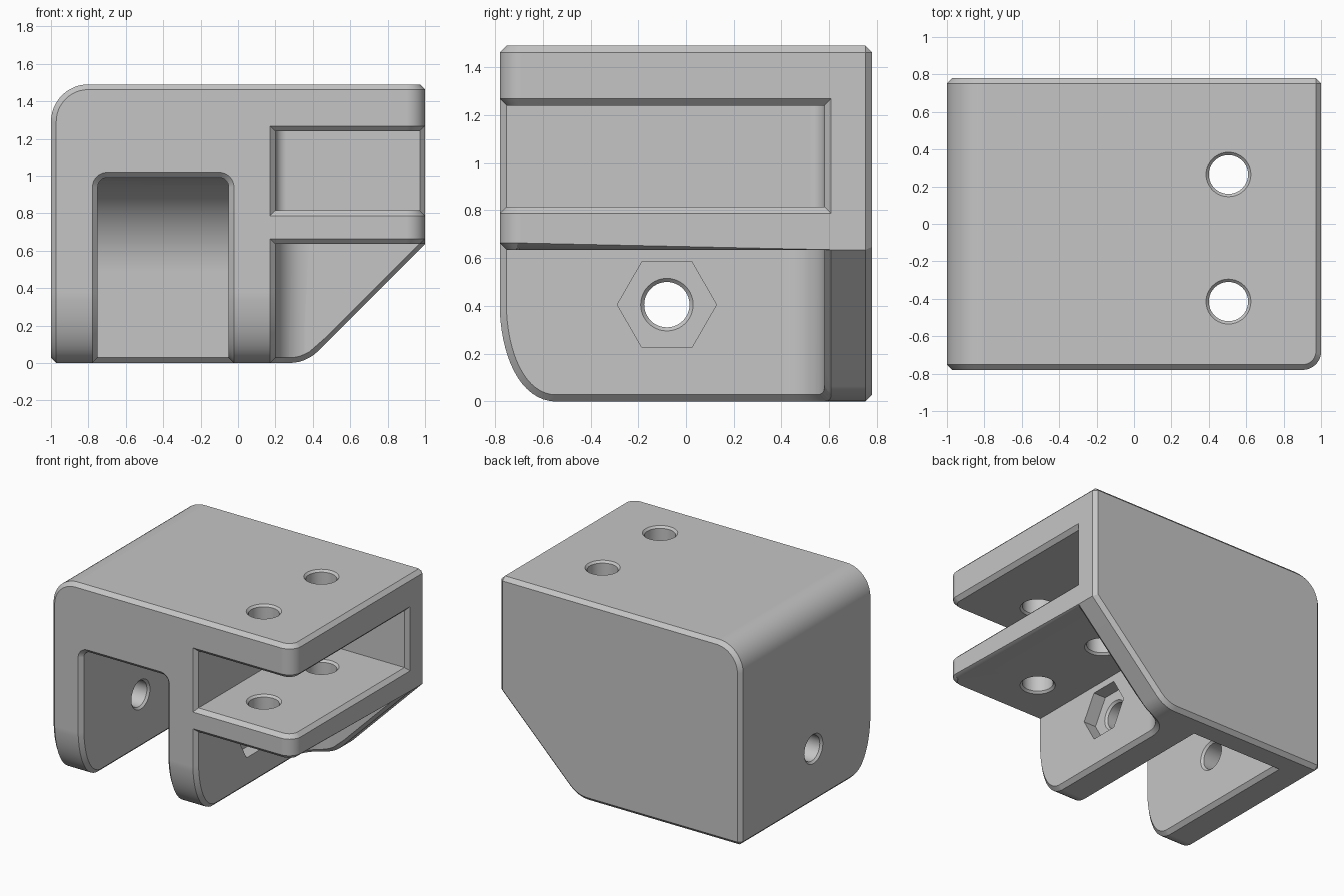
import bpy, bmesh, math
from mathutils import Vector

if "Cube" in bpy.data.objects:
    bpy.data.objects.remove(bpy.data.objects["Cube"])

CHAMFER = 0.028


def fillet(corners):
    """Polygon from (u, v, radius) corners, with arcs at the rounded ones."""
    out = []
    for i, (u, v, r) in enumerate(corners):
        p = Vector((u, v))
        if r == 0:
            out.append((u, v))
            continue
        a = (Vector(corners[i - 1][:2]) - p).normalized()
        b = (Vector(corners[(i + 1) % len(corners)][:2]) - p).normalized()
        half = a.angle(b) / 2
        c = p + (a + b).normalized() * (r / math.sin(half))
        s, e = p + a * (r / math.tan(half)) - c, p + b * (r / math.tan(half)) - c
        sweep = math.pi - 2 * half
        n = max(4, round(sweep / math.radians(7.5)))
        for k in range(n + 1):
            t = k / n
            w = (s * math.sin((1 - t) * sweep) + e * math.sin(t * sweep)) / math.sin(sweep)
            out.append(tuple(c + w))
    return out


def place(axis, u, v, h):
    return {'x': (h, u, v), 'y': (u, h, v), 'z': (u, v, h)}[axis]


def make_object(name, bm):
    bmesh.ops.recalc_face_normals(bm, faces=bm.faces[:])
    mesh = bpy.data.meshes.new(name)
    bm.to_mesh(mesh)
    bm.free()
    ob = bpy.data.objects.new(name, mesh)
    bpy.context.collection.objects.link(ob)
    return ob


def loft(name, axis, rings):
    """Closed solid through rings of (height, points)."""
    bm = bmesh.new()
    loops = [[bm.verts.new(place(axis, u, v, h)) for u, v in pts] for h, pts in rings]
    n = len(loops[0])
    for lo, hi in zip(loops, loops[1:]):
        for i in range(n):
            j = (i + 1) % n
            bm.faces.new((lo[i], lo[j], hi[j], hi[i]))
    bm.faces.new(loops[0])
    bm.faces.new(loops[-1])
    return make_object(name, bm)


def prism(name, axis, pts, lo, hi):
    return loft(name, axis, [(lo, pts), (hi, pts)])


def circle(u, v, r, n=40):
    return [(u + r * math.cos(2 * math.pi * i / n), v + r * math.sin(2 * math.pi * i / n))
            for i in range(n)]


def drill(name, axis, u, v, steps):
    return loft(name, axis, [(h, circle(u, v, r)) for h, r in steps])


def combine(target, tool, op='DIFFERENCE'):
    """Apply a boolean and discard the tool."""
    tool.hide_render = True
    mod = target.modifiers.new("cut", 'BOOLEAN')
    mod.operation, mod.solver, mod.object = op, 'EXACT', tool
    bpy.context.view_layer.update()
    dg = bpy.context.evaluated_depsgraph_get()
    mesh = bpy.data.meshes.new_from_object(target.evaluated_get(dg))
    target.modifiers.clear()
    target.data = mesh
    bpy.data.objects.remove(tool, do_unlink=True)


# Main block: side outline with sloped corner, then rounded front right corner
body = prism("bracket_body", 'y', fillet([
    (-1, 0, 0), (0.365, 0, 0.22), (1, 0.635, 0), (1, 1.49, 0), (-1, 1.49, 0.2)]), -1, 0.78)
combine(body, prism("plan_outline", 'z', fillet([
    (-2, -0.78, 0), (1.001, -0.78, 0.1), (1.001, 2, 0), (-2, 2, 0)]), -1, 2.5), 'INTERSECT')

# Rounded front toes of the legs
p0, p1, p2, p3 = [Vector(p) for p in ((-0.781, 0.42), (-0.781, 0.2), (-0.70, -0.001), (-0.54, -0.001))]
toe = []
for k in range(17):
    t = k / 16
    toe.append(tuple(p0 * (1 - t)**3 + p1 * 3 * t * (1 - t)**2 + p2 * 3 * t * t * (1 - t) + p3 * t**3))
combine(body, prism("toe_cutter", 'x', toe + [(-0.54, -0.2), (-1.2, -0.2), (-1.2, 0.42)], -2, 2))

# Channel between the legs, its ceiling curving into the back wall
channel = prism("channel_cutter", 'y', fillet([
    (-0.75, -1, 0), (-0.05, -1, 0), (-0.05, 0.99, 0.05), (-0.75, 0.99, 0.05)]), -2, 2)
combine(channel, prism("channel_depth", 'x', fillet([
    (-1.5, -0.5, 0), (0.58, -0.5, 0), (0.58, 0.99, 0.5), (-1.5, 0.99, 0)]), -3, 3), 'INTERSECT')
combine(body, channel)

# Side slot above the shelf and the open space below it
for name, r, lo, hi in (("slot_cutter", 0.06, 0.815, 1.24), ("underside_cutter", 0.18, -1, 0.635)):
    combine(body, prism(name, 'z', fillet([
        (0.2, -2, 0), (2, -2, 0), (2, 0.58, 0), (0.2, 0.58, r)]), lo, hi))

# Chamfer every sharp outer edge
bm = bmesh.new()
bm.from_mesh(body.data)
bmesh.ops.remove_doubles(bm, verts=bm.verts[:], dist=1e-4)
bmesh.ops.dissolve_limit(bm, angle_limit=0.01, verts=bm.verts[:], edges=bm.edges[:])
bmesh.ops.recalc_face_normals(bm, faces=bm.faces[:])
sharp = [e for e in bm.edges if e.is_manifold and e.is_convex
         and e.calc_face_angle() > math.radians(50)]
bmesh.ops.bevel(bm, geom=sharp, offset=CHAMFER, offset_type='OFFSET', segments=1,
                profile=0.5, affect='EDGES', clamp_overlap=False, loop_slide=True)
bmesh.ops.recalc_face_normals(bm, faces=bm.faces[:])
bm.to_mesh(body.data)
bm.free()

# Two countersunk bolt holes through top plate and shelf
for y in (0.265, -0.415):
    combine(body, drill("bolt_hole_cutter", 'z', 0.505, y, [
        (0.62, 0.135), (0.65, 0.105), (0.80, 0.105), (0.83, 0.135),
        (1.225, 0.135), (1.255, 0.105), (1.475, 0.105), (1.505, 0.135)]))

# Cross hole through both legs with a hexagonal nut pocket
combine(body, prism("nut_pocket_cutter", 'x', circle(-0.08, 0.405, 0.208, 6), 0.1, 0.4))
combine(body, drill("pivot_hole_cutter", 'x', -0.08, 0.405, [
    (-1.015, 0.125), (-0.985, 0.095), (-0.765, 0.095), (-0.735, 0.125),
    (-0.065, 0.125), (-0.035, 0.095), (0.085, 0.095), (0.115, 0.125)]))

# Plain grey finish
grey = bpy.data.materials.new("light_grey")
grey.diffuse_color = (0.56, 0.56, 0.56, 1)
grey.use_nodes = True
grey.node_tree.nodes["Principled BSDF"].inputs["Base Color"].default_value = grey.diffuse_color
body.data.materials.clear()
body.data.materials.append(grey)
for poly in body.data.polygons:
    poly.material_index = 0

# Smooth curves, crisp edges
bpy.ops.object.select_all(action='DESELECT')
body.select_set(True)
bpy.context.view_layer.objects.active = body
bpy.ops.object.shade_smooth_by_angle(angle=math.radians(25))
weighted = body.modifiers.new("even_normals", 'WEIGHTED_NORMAL')
weighted.keep_sharp = True
